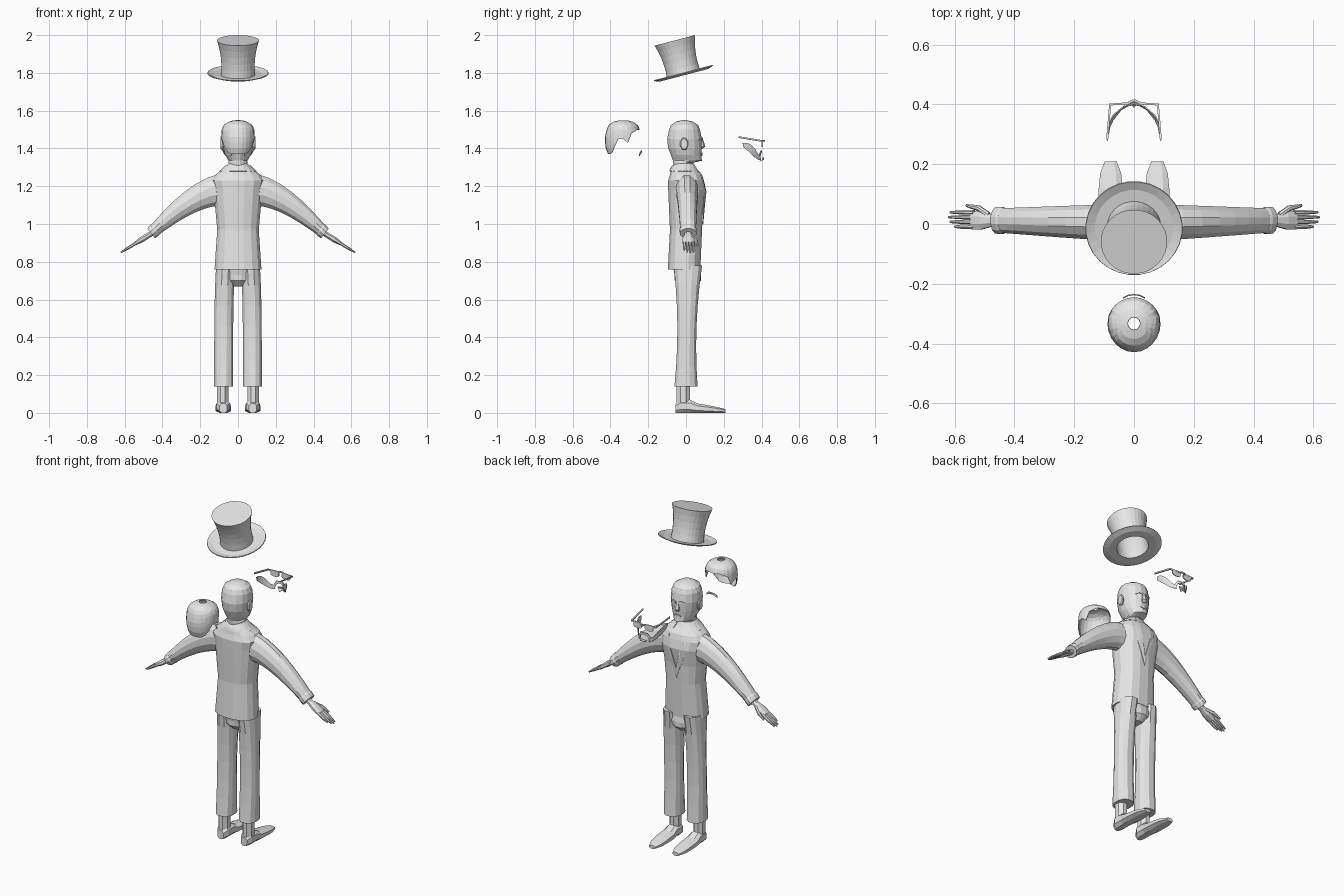
import bpy, bmesh
from math import sin, cos, pi, radians, copysign
from mathutils import Vector, Matrix

cube = bpy.data.objects.get("Cube")
if cube:
    bpy.data.objects.remove(cube, do_unlink=True)

grey = bpy.data.materials.new("light_grey")
grey.use_nodes = True
tone = (0.8, 0.8, 0.8, 1)
grey.diffuse_color = tone
grey.node_tree.nodes["Principled BSDF"].inputs["Base Color"].default_value = tone
X, Y, Z = Vector((1, 0, 0)), Vector((0, 1, 0)), Vector((0, 0, 1))


def finish(name, bm, mirror, thickness):
    """Turn a bmesh into a flat-shaded object, optionally mirrored and thickened."""
    bmesh.ops.recalc_face_normals(bm, faces=bm.faces)
    mesh = bpy.data.meshes.new(name)
    bm.to_mesh(mesh)
    bm.free()
    mesh.materials.append(grey)
    obj = bpy.data.objects.new(name, mesh)
    bpy.context.collection.objects.link(obj)
    if thickness:
        obj.modifiers.new("thickness", 'SOLIDIFY').thickness = thickness
    if mirror:
        obj.modifiers.new("mirror", 'MIRROR')
    return obj


def ring(centre, u, v, sides=12, power=1.0):
    """Points of a rounded cross-section spanned by the half-axes u and v."""
    points = []
    for i in range(sides):
        angle = 2 * pi * (i + 0.5) / sides
        s, t = (copysign(abs(f) ** power, f) / cos(pi / sides) ** power
                for f in (cos(angle), sin(angle)))
        points.append(Vector(centre) + u * s + v * t)
    return points


def loft(name, rings, mirror=False, open_start=False, thickness=0):
    """Skin a list of cross-sections and close the ends."""
    bm = bmesh.new()
    loops = [[bm.verts.new(point) for point in section] for section in rings]
    sides = len(loops[0])
    for lower, upper in zip(loops, loops[1:]):
        for i in range(sides):
            j = (i + 1) % sides
            bm.faces.new((lower[i], lower[j], upper[j], upper[i]))
    if not open_start:
        bm.faces.new(loops[0])
    bm.faces.new(loops[-1])
    return finish(name, bm, mirror, thickness)


def stack(name, rows, x=0, sides=16, power=1.0, mirror=False):
    """Loft upwards through rows of height, y centre, half width, half depth."""
    return loft(name, [ring((x, cy, z), X * width, Y * depth, sides, power)
                       for z, cy, width, depth in rows], mirror)


def on_surface(rows, angle, z, offset):
    """Point just off a stack, at an angle from the face side."""
    z = min(max(z, rows[0][0]), rows[-1][0])
    lower, upper = next(pair for pair in zip(rows, rows[1:]) if z <= pair[1][0])
    blend = (z - lower[0]) / (upper[0] - lower[0])
    cy, width, depth = Vector(lower[1:]).lerp(Vector(upper[1:]), blend)
    return Vector((sin(angle) * (width + offset), cy + cos(angle) * (depth + offset), z))


def patch(name, rows, start, end, lows, highs, offset=0.006, shift=0, steps=3):
    """Mirrored strip lying on a stack, between evenly spaced edge heights."""
    bm = bmesh.new()
    columns = []
    for i, (low, high) in enumerate(zip(lows, highs)):
        angle = start + (end - start) * i / (len(lows) - 1)
        heights = [high - (high - low) * (1 - k / steps) ** 1.5 for k in range(steps + 1)]
        columns.append([bm.verts.new(on_surface(rows, angle, z, offset) + Y * shift)
                        for z in heights])
    for left, right in zip(columns, columns[1:]):
        for k in range(steps):
            bm.faces.new((left[k], right[k], right[k + 1], left[k + 1]))
    return finish(name, bm, mirror=True, thickness=0.004)


# Jacket with lapels and collar
torso = [(0.76, -0.01, 0.124, 0.086), (0.97, 0, 0.11, 0.085), (1.08, 0, 0.12, 0.09),
         (1.18, 0.006, 0.13, 0.1), (1.23, 0, 0.14, 0.095), (1.26, 0, 0.12, 0.085),
         (1.29, -0.01, 0.08, 0.07), (1.32, -0.01, 0.05, 0.05)]
stack("jacket", torso, power=0.85)
patch("lapels", torso, 0, 0.6, (1, 1.07, 1.13, 1.22), (1.06, 1.17, 1.25, 1.29))
patch("collar", torso, 0.4, pi, [1.28] * 8, [1.31] * 8)

# Hips and trousers
stack("hips", [(0.67, 0.01, 0.03, 0.04), (0.7, 0.01, 0.07, 0.07),
               (0.73, 0.01, 0.1, 0.07), (0.78, 0, 0.11, 0.07)])
legs = []
for i in range(7):
    t = i / 6
    centre = (0.076 - 0.01 * t ** 4, 0.01 * t, 0.14 + 0.64 * t)
    depth = 0.05 + 0.07 * (t - 0.4) ** 2
    legs.append(ring(centre, X * 0.05, Y * depth, power=0.85))
loft("trouser_legs", legs, mirror=True)

# Ankles and shoes
stack("ankles", [(z, -0.015, 0.03, 0.035) for z in (0.03, 0.16)], x=0.08, sides=8, mirror=True)
shoe = [(-0.055, 0.02, 0.05), (-0.03, 0.035, 0.07), (0.02, 0.035, 0.07), (0.06, 0.04, 0.05),
        (0.12, 0.04, 0.04), (0.17, 0.035, 0.03), (0.21, 0.02, 0.02)]
loft("shoes", [ring((0.078, y, height / 2), X * width, Z * height / 2, 8, 0.8)
               for y, width, height in shoe], mirror=True)


# Sleeves drooping from the shoulders, with rolled cuffs
def sleeve_ring(t, scale=1.0):
    centre = (0.1 + 0.36 * t, 0.005 + 0.007 * t, 1.18 - 0.23 * t ** 1.5)
    across = Z.lerp(Vector((0.62, 0, 0.78)), min(1, 2 * t)).normalized()
    return ring(centre, across * (0.085 - 0.055 * t) * scale, Y * (0.06 - 0.02 * t) * scale)


loft("sleeves", [sleeve_ring(i / 7) for i in range(8)], mirror=True)
loft("cuffs", [sleeve_ring(0.93), sleeve_ring(0.95, 1.1), sleeve_ring(1, 1.1)], mirror=True)

# Hands
along, over = Vector((0.85, 0, -0.53)), Vector((0.53, 0, 0.85))
wrist = Vector((0.45, 0.012, 0.955))


def hand_ring(reach, y, width, height):
    return ring(wrist + along * reach + Y * y, Y * width, over * height, 8)


loft("palms", [hand_ring(-0.02, 0, 0.02, 0.015), hand_ring(0.03, 0, 0.02, 0.014),
               hand_ring(0.07, 0, 0.03, 0.015), hand_ring(0.11, 0, 0.03, 0.01)], mirror=True)
for i, finger in enumerate(("little", "ring", "middle", "index")):
    y = 0.016 * i - 0.021
    tip = 0.2 - 0.006 * (i - 2) ** 2
    loft(finger + "_fingers", [hand_ring(0.1, y, 0.008, 0.009), hand_ring(0.15, y, 0.007, 0.008),
                               hand_ring(tip, y, 0.004, 0.004)], mirror=True)
loft("thumbs", [hand_ring(0.04, 0.015, 0.012, 0.01), hand_ring(0.08, 0.04, 0.01, 0.01),
                hand_ring(0.13, 0.05, 0.005, 0.005)], mirror=True)

# Head with a domed crown
head = [(1.29, -0.014, 0.05, 0.05), (1.325, -0.014, 0.05, 0.054), (1.335, 0.008, 0.05, 0.077),
        (1.365, 0, 0.067, 0.08), (1.4, -0.006, 0.077, 0.088), (1.45, -0.008, 0.083, 0.092)]
for t in (0, 0.5, 1, 1.4):
    head.append((1.5 + 0.05 * sin(t), -0.008, 0.08 * cos(t), 0.082 * cos(t)))
stack("head", head)
patch("eyebrows", head, 0.1, 0.6, (1.444, 1.45, 1.44), (1.456, 1.46, 1.45))
patch("lips", head, 0, 0.3, (1.36, 1.366), (1.378, 1.372))
stack("nose", [(1.398, 0.078, 0.012, 0.008), (1.41, 0.084, 0.017, 0.016),
               (1.45, 0.08, 0.007, 0.008)], sides=6)
loft("ears", [ring((x, -0.01, 1.424), Y * size * 0.65, Z * size, 8)
              for x, size in ((0.07, 0.024), (0.086, 0.032), (0.092, 0.026))], mirror=True)

# Loose hair piece and small moustache, held behind the head
behind = -0.325
hairline = [1.5] * 3 + [1.49, 1.48, 1.43, 1.45, 1.45, 1.41, 1.38] + [1.37] * 3
patch("hair", head, 0, pi, hairline, [1.549] * len(hairline), shift=behind, steps=8)
patch("small_moustache", head, 0, 0.5, (1.378, 1.373, 1.36), (1.388, 1.386, 1.37), shift=behind)

# Loose beard and glasses, held in front of the face
ahead = 0.315
patch("whiskers", head, 0.5, 1.65, (1.34, 1.34, 1.35, 1.37, 1.39, 1.41),
      (1.36, 1.37, 1.4, 1.42, 1.43, 1.43), shift=ahead)
patch("moustache", head, 0, 0.6, (1.38, 1.37, 1.34), (1.39, 1.39, 1.36), shift=ahead)
patch("chin_tuft", head, 0, 0.3, (1.33, 1.34), (1.355, 1.35), offset=0.014, shift=ahead)
loft("lenses", [ring((0.038, y, 1.427), X * 0.028, Z * 0.018, 10, 0.7)
                for y in (0.4, 0.405)], mirror=True)
frame = [(0, 0.415, 1.44), (0.02, 0.404, 1.44), (0.08, 0.4, 1.44), (0.09, 0.28, 1.46)]
loft("glasses_frame", [ring(point, (X + Y) * 0.003, Z * 0.004, 4) for point in frame], mirror=True)

# Tilted hollow top hat with a flared crown
profile = [(0.16, 0.01), (0.13, 0)]
for i in range(6):
    t = i / 5
    profile.append((0.088 + 0.04 * (t - 0.25) ** 2, 0.186 * t))
hat = loft("top_hat", [ring((0, 0, height), X * radius, Y * radius, 28)
                       for radius, height in profile], open_start=True, thickness=0.005)
hat.matrix_world = Matrix.Translation((0, -0.0125, 1.792)) @ Matrix.Rotation(radians(14.6), 4, 'X')
